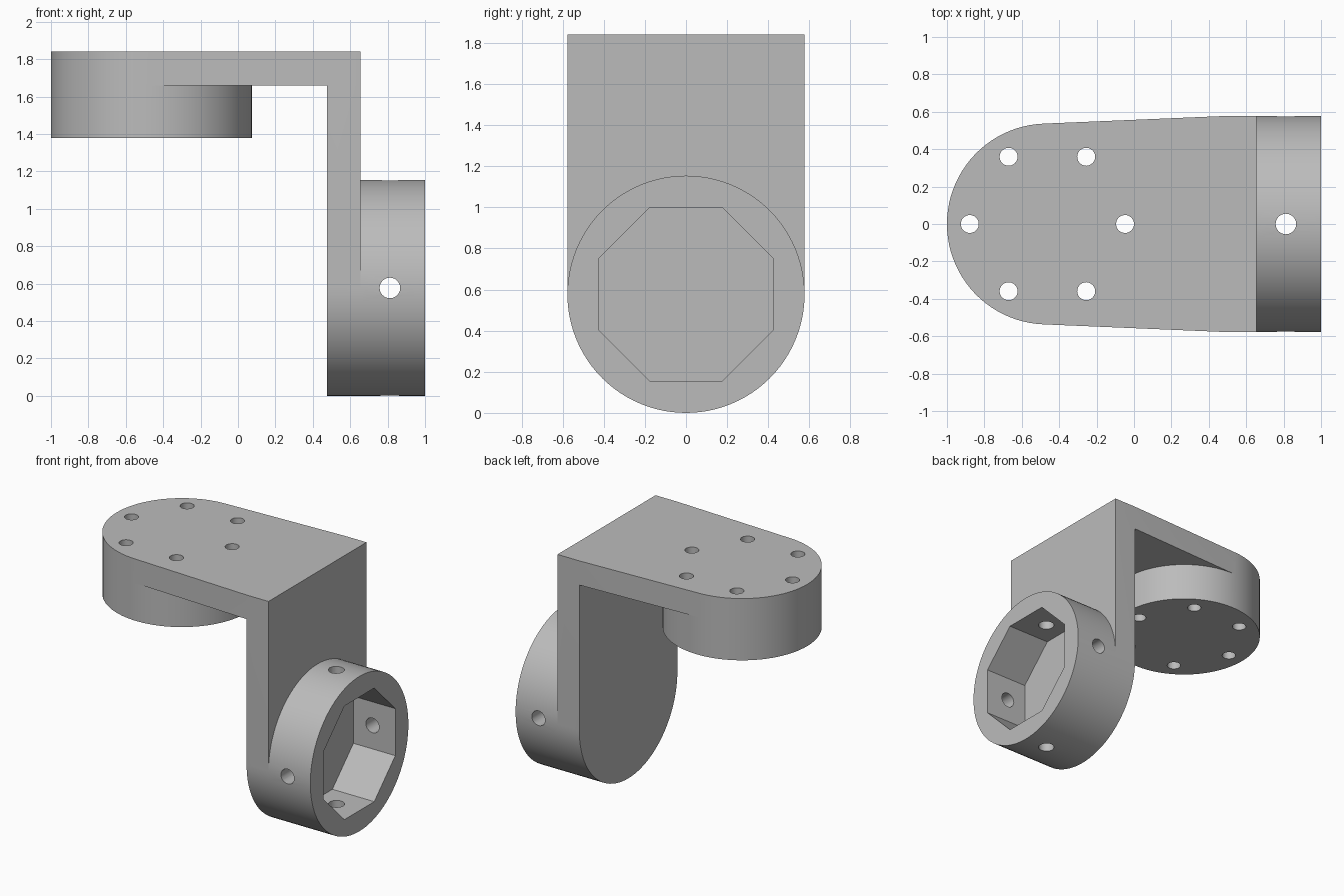
import bpy, bmesh, math
from mathutils import Matrix, Vector

if "Cube" in bpy.data.objects:
    bpy.data.objects.remove(bpy.data.objects["Cube"])

grey = bpy.data.materials.new("plain grey")
grey.diffuse_color = (0.5, 0.5, 0.5, 1)
grey.use_nodes = True
grey.node_tree.nodes["Principled BSDF"].inputs["Base Color"].default_value = grey.diffuse_color

T = 0.18                      # plate thickness
TOP = 1.84
DISC_X, DISC_R = -0.463, 0.537
RING_R = 0.577                # ring radius and its centre height
LEG_X0, LEG_X1 = 0.475, 0.655


def arc(cx, cy, r, a0, a1, n):
    return [(cx + r * math.cos(math.radians(a0 + (a1 - a0) * i / n)),
             cy + r * math.sin(math.radians(a0 + (a1 - a0) * i / n))) for i in range(n + 1)]


def prism(name, pts, axis, lo, hi):
    """Extrude a profile: axis 'z' takes (x, y) points, 'x' takes (y, z), 'y' takes (z, x)."""
    place = {'z': lambda a, b, c: (a, b, c),
             'x': lambda a, b, c: (c, a, b),
             'y': lambda a, b, c: (b, c, a)}[axis]
    bm = bmesh.new()
    face = bm.faces.new([bm.verts.new(place(a, b, lo)) for a, b in pts])
    new = bmesh.ops.extrude_face_region(bm, geom=[face])
    verts = [g for g in new['geom'] if isinstance(g, bmesh.types.BMVert)]
    bmesh.ops.translate(bm, verts=verts, vec=Vector(place(0, 0, hi - lo)))
    bmesh.ops.recalc_face_normals(bm, faces=bm.faces)
    mesh = bpy.data.meshes.new(name)
    bm.to_mesh(mesh)
    bm.free()
    mesh.materials.append(grey)
    ob = bpy.data.objects.new(name, mesh)
    bpy.context.collection.objects.link(ob)
    return ob


def combine(target, other, op):
    mod = target.modifiers.new(op.lower(), 'BOOLEAN')
    mod.operation, mod.object, mod.solver = op, other, 'EXACT'
    bpy.context.view_layer.objects.active = target
    bpy.ops.object.modifier_apply(modifier=mod.name)
    bpy.data.objects.remove(other)


def circle(cx, cy, r, n):
    return arc(cx, cy, r, 0, 360, n)[:-1]


# Top arm: rounded end on the left, widening slightly to the corner, with the leg hanging below
tilt = 2
arm_outline = arc(DISC_X, 0, DISC_R, 90 + tilt, 270 - tilt, 44)
arm_outline += [(LEG_X0, -RING_R), (LEG_X1, -RING_R), (LEG_X1, RING_R), (LEG_X0, RING_R)]
bracket = prism("bracket", arm_outline, 'z', TOP - T, TOP)

# Leg: straight sides, semicircular foot
leg_outline = arc(0, RING_R, RING_R, 180, 360, 48) + [(RING_R, TOP - T), (-RING_R, TOP - T)]
combine(bracket, prism("leg", leg_outline, 'x', LEG_X0, LEG_X1), 'UNION')

# Mounting disc under the arm
disc_outline = arc(DISC_X, 0, DISC_R, 90 + tilt, 270 - tilt, 44)
disc_outline += arc(DISC_X, 0, DISC_R, 270 - tilt, 450 + tilt, 46)[1:-1]
combine(bracket, prism("disc", disc_outline, 'z', 1.38, TOP - T), 'UNION')

# Socket ring with an octagonal pocket
ring = prism("ring", circle(0, RING_R, RING_R, 96), 'x', LEG_X1, 1.0)
octagon = [(0.458 * math.cos(math.radians(22.5 + 45 * i)),
            RING_R + 0.458 * math.sin(math.radians(22.5 + 45 * i))) for i in range(8)]
combine(ring, prism("pocket", octagon, 'x', 0.5, 1.2), 'DIFFERENCE')
combine(bracket, ring, 'UNION')

# Six screw holes through the disc
for i in range(6):
    a = math.radians(60 * i)
    hole = circle(DISC_X + 0.415 * math.cos(a), 0.415 * math.sin(a), 0.048, 24)
    combine(bracket, prism("screw_hole", hole, 'z', 1.2, 2.0), 'DIFFERENCE')

# Cross holes through the ring wall
combine(bracket, prism("cross_hole", circle(0.812, 0, 0.055, 24), 'z', -0.2, 1.3), 'DIFFERENCE')
combine(bracket, prism("cross_hole", circle(RING_R, 0.812, 0.055, 24), 'y', -0.8, 0.8), 'DIFFERENCE')

# Smooth the round walls, keep the corners sharp
bpy.ops.object.select_all(action='DESELECT')
bracket.select_set(True)
bpy.context.view_layer.objects.active = bracket
bpy.ops.object.shade_smooth_by_angle(angle=math.radians(30))
